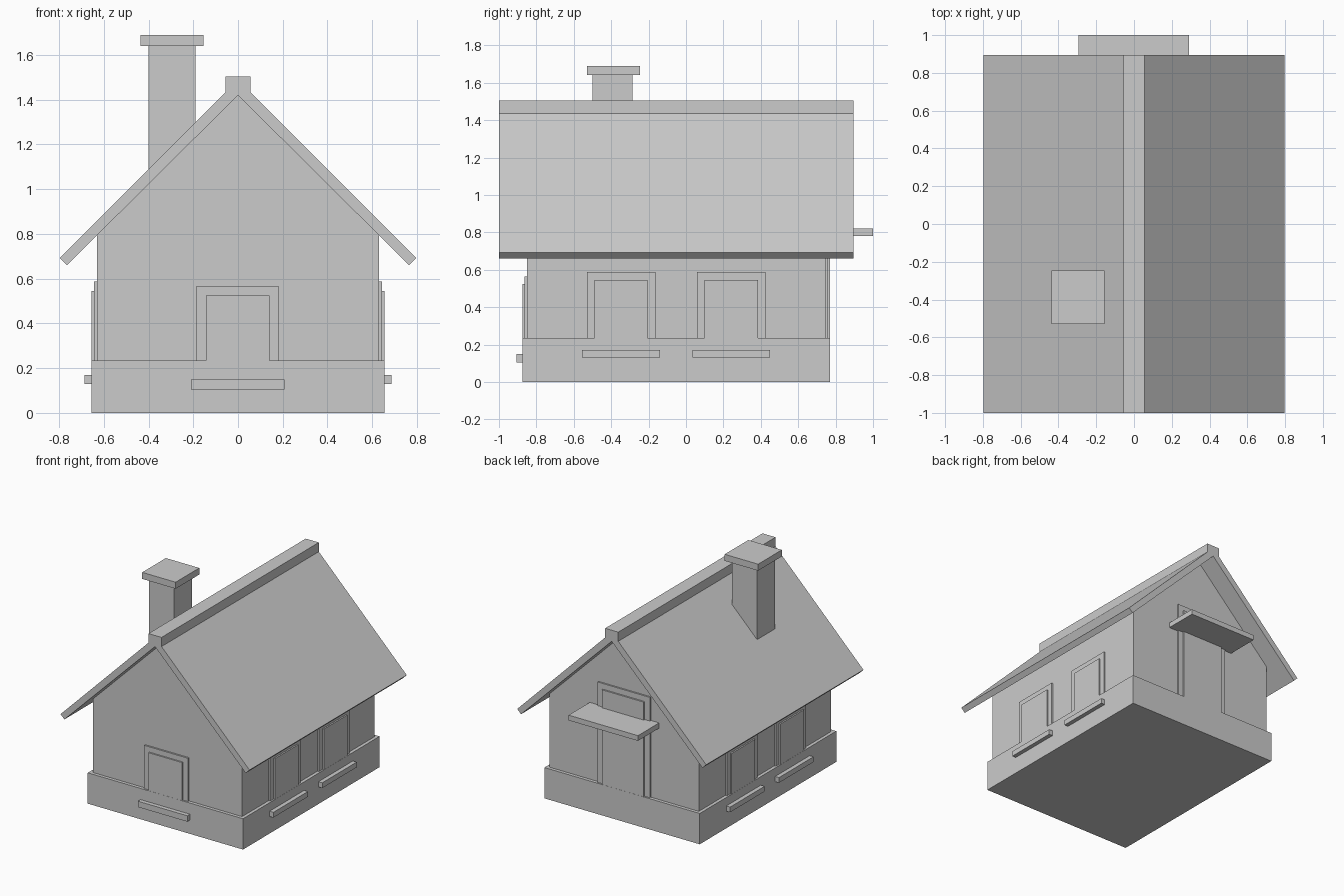
import bpy
import bmesh

default = bpy.data.objects.get("Cube")
if default:
    bpy.data.objects.remove(default, do_unlink=True)

grey = bpy.data.materials.new("plain grey")
grey.use_nodes = True
colour = (0.6, 0.6, 0.6, 1)
grey.diffuse_color = colour
grey.node_tree.nodes["Principled BSDF"].inputs["Base Color"].default_value = colour


def extrude(name, outline, y0, y1):
    """Extrude an (x, z) outline along y."""
    bm = bmesh.new()
    face = bm.faces.new([bm.verts.new((x, y0, z)) for x, z in outline])
    moved = bmesh.ops.extrude_face_region(bm, geom=[face])["geom"]
    verts = [v for v in moved if isinstance(v, bmesh.types.BMVert)]
    bmesh.ops.translate(bm, verts=verts, vec=(0, y1 - y0, 0))
    bmesh.ops.recalc_face_normals(bm, faces=bm.faces)
    mesh = bpy.data.meshes.new(name)
    bm.to_mesh(mesh)
    bm.free()
    mesh.materials.append(grey)
    obj = bpy.data.objects.new(name, mesh)
    bpy.context.collection.objects.link(obj)
    return obj


def box(name, x, y, z):
    return extrude(name, [(x[0], z[0]), (x[1], z[0]), (x[1], z[1]), (x[0], z[1])], *y)


# Plinth and gabled walls
BASE_TOP = 0.235
box("plinth", (-0.655, 0.655), (-0.875, 0.77), (0, BASE_TOP))
extrude("walls", [(-0.63, 0.2), (0.63, 0.2), (0.63, 0.8), (0, 1.425), (-0.63, 0.8)],
        -0.85, 0.745)

# Pitched roof slabs and ridge cap
for side, label in ((1, "left"), (-1, "right")):
    slab = [(0, 1.42), (0.765, 0.66), (0.797, 0.692), (0.055, 1.435), (0, 1.49)]
    extrude(label + "_roof_slab", [(side * x, z) for x, z in slab], -1, 0.895)
box("ridge_cap", (-0.055, 0.055), (-1, 0.895), (1.435, 1.505))

# Chimney
box("chimney_stack", (-0.40, -0.19), (-0.50, -0.285), (0.98, 1.64))
box("chimney_cap", (-0.437, -0.155), (-0.53, -0.245), (1.64, 1.69))

# Front window: stepped frame, raised panel and sill
box("front_window_frame", (-0.187, 0.183), (-0.863, -0.84), (0.21, 0.565))
box("front_window_panel", (-0.143, 0.14), (-0.874, -0.84), (0.21, 0.525))
box("front_window_sill", (-0.21, 0.207), (-0.907, -0.86), (0.105, 0.15))

# Two windows on each side
for side, label in ((1, "left"), (-1, "right")):
    def span(inner, outer):
        return sorted((side * inner, side * outer))
    for centre, place in ((-0.347, "front"), (0.242, "rear")):
        name = label + "_" + place + "_window_"
        box(name + "frame", span(0.62, 0.643), (centre - 0.183, centre + 0.183), (0.21, 0.588))
        box(name + "panel", span(0.62, 0.654), (centre - 0.142, centre + 0.142), (0.21, 0.545))
        box(name + "sill", span(0.64, 0.687), (centre - 0.208, centre + 0.208), (0.13, 0.17))

# Back door with canopy
box("door_frame", (-0.225, 0.215), (0.735, 0.757), (0.21, 1.0))
box("door_panel", (-0.182, 0.172), (0.735, 0.769), (0.21, 0.957))
box("door_canopy", (-0.295, 0.29), (0.735, 1.0), (0.78, 0.82))
